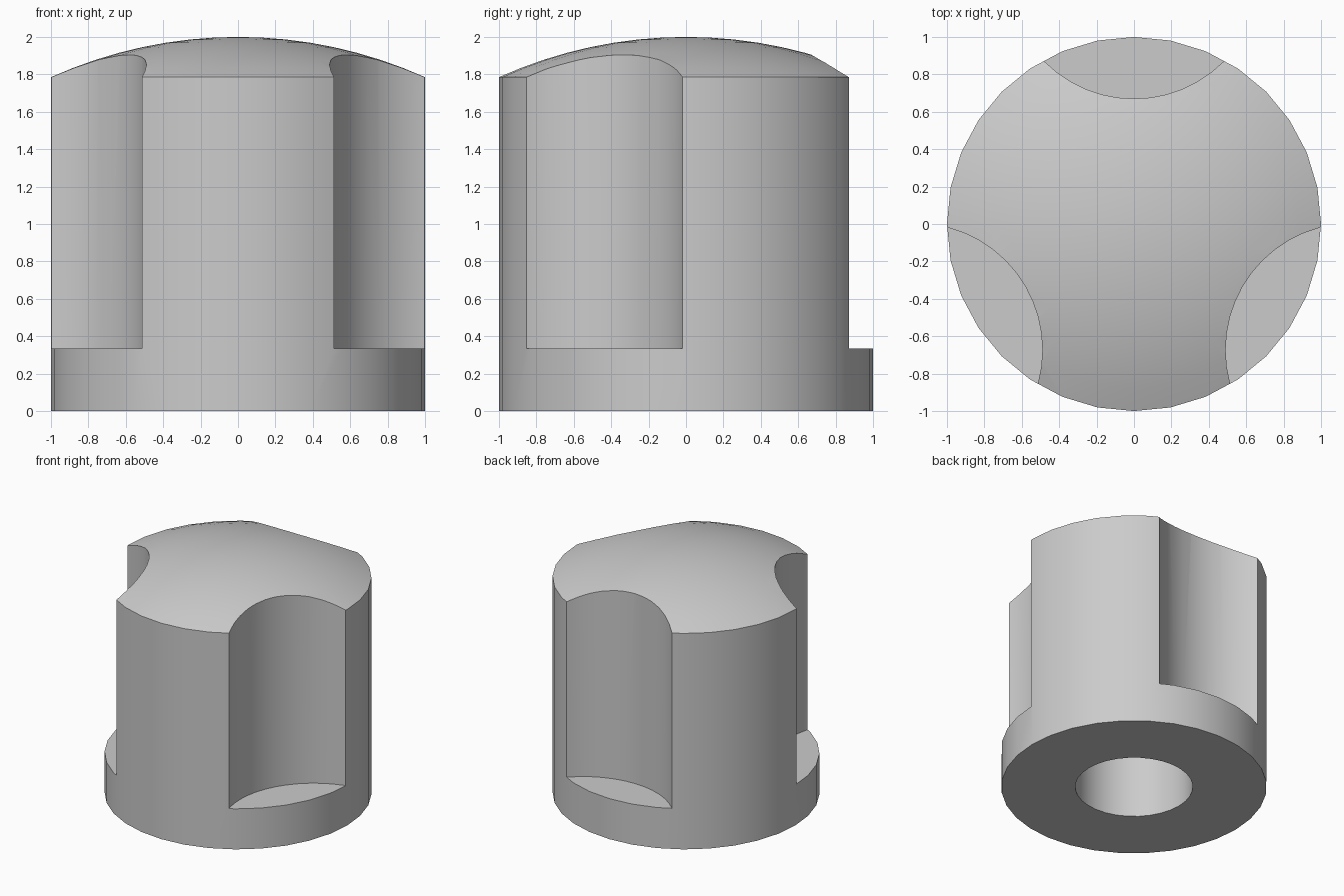
import bpy
import bmesh
from math import sin, cos, pi, radians, asin
from mathutils import Matrix, Vector

default = bpy.data.objects.get("Cube")
if default:
    bpy.data.objects.remove(default, do_unlink=True)

SEGMENTS = 32
RIM_Z, TOP_Z, FLOOR_Z = 1.785, 2.0, 0.335
BORE_R, BORE_TOP = 0.443, 1.3
SCALLOP_R, SCALLOP_DIST = 0.676, 1.346

grey = bpy.data.materials.new("plain grey")
grey.use_nodes = True
grey.diffuse_color = (0.6, 0.6, 0.6, 1)
grey.node_tree.nodes["Principled BSDF"].inputs["Base Color"].default_value = (0.6, 0.6, 0.6, 1)


def add_object(name, bm):
    bmesh.ops.recalc_face_normals(bm, faces=bm.faces)
    mesh = bpy.data.meshes.new(name)
    bm.to_mesh(mesh)
    bm.free()
    mesh.materials.append(grey)
    obj = bpy.data.objects.new(name, mesh)
    bpy.context.collection.objects.link(obj)
    return obj


def lathe(name, profile):
    bm = bmesh.new()
    verts = [bm.verts.new((r, 0, z)) for r, z in profile]
    edges = [bm.edges.new(pair) for pair in zip(verts, verts[1:])]
    bmesh.ops.spin(bm, geom=verts + edges, cent=(0, 0, 0), axis=(0, 0, 1),
                   angle=2 * pi, steps=SEGMENTS, use_merge=True)
    bmesh.ops.remove_doubles(bm, verts=bm.verts, dist=0.0001)
    return add_object(name, bm)


# Domed body with a blind shaft bore underneath
rise = TOP_Z - RIM_Z
dome_r = (1 + rise ** 2) / (2 * rise)
sweep = asin(1 / dome_r)
dome = []
for i in range(9):
    a = sweep * (1 - i / 8)
    dome.append((dome_r * sin(a), TOP_Z - dome_r * (1 - cos(a))))
knob = lathe("knob_body", [(0, BORE_TOP), (BORE_R, BORE_TOP), (BORE_R, 0), (1, 0)] + dome)

# Three finger scallops that stop above the base flange
bm = bmesh.new()
height = 2.0
for angle in (90, 210, 330):
    a = radians(angle)
    place = Vector((SCALLOP_DIST * cos(a), SCALLOP_DIST * sin(a), FLOOR_Z + height / 2))
    bmesh.ops.create_cone(bm, cap_ends=True, segments=48, radius1=SCALLOP_R,
                          radius2=SCALLOP_R, depth=height,
                          matrix=Matrix.Translation(place) @ Matrix.Rotation(a, 4, "Z"))
cutter = add_object("scallop_cutter", bm)
cutter.hide_render = True

cut = knob.modifiers.new("scallops", "BOOLEAN")
cut.operation = "DIFFERENCE"
cut.solver = "EXACT"
cut.object = cutter

bpy.ops.object.select_all(action="DESELECT")
knob.select_set(True)
bpy.context.view_layer.objects.active = knob
bpy.ops.object.modifier_apply(modifier=cut.name)
bpy.data.objects.remove(cutter, do_unlink=True)
bpy.ops.object.shade_smooth_by_angle(angle=radians(30))
